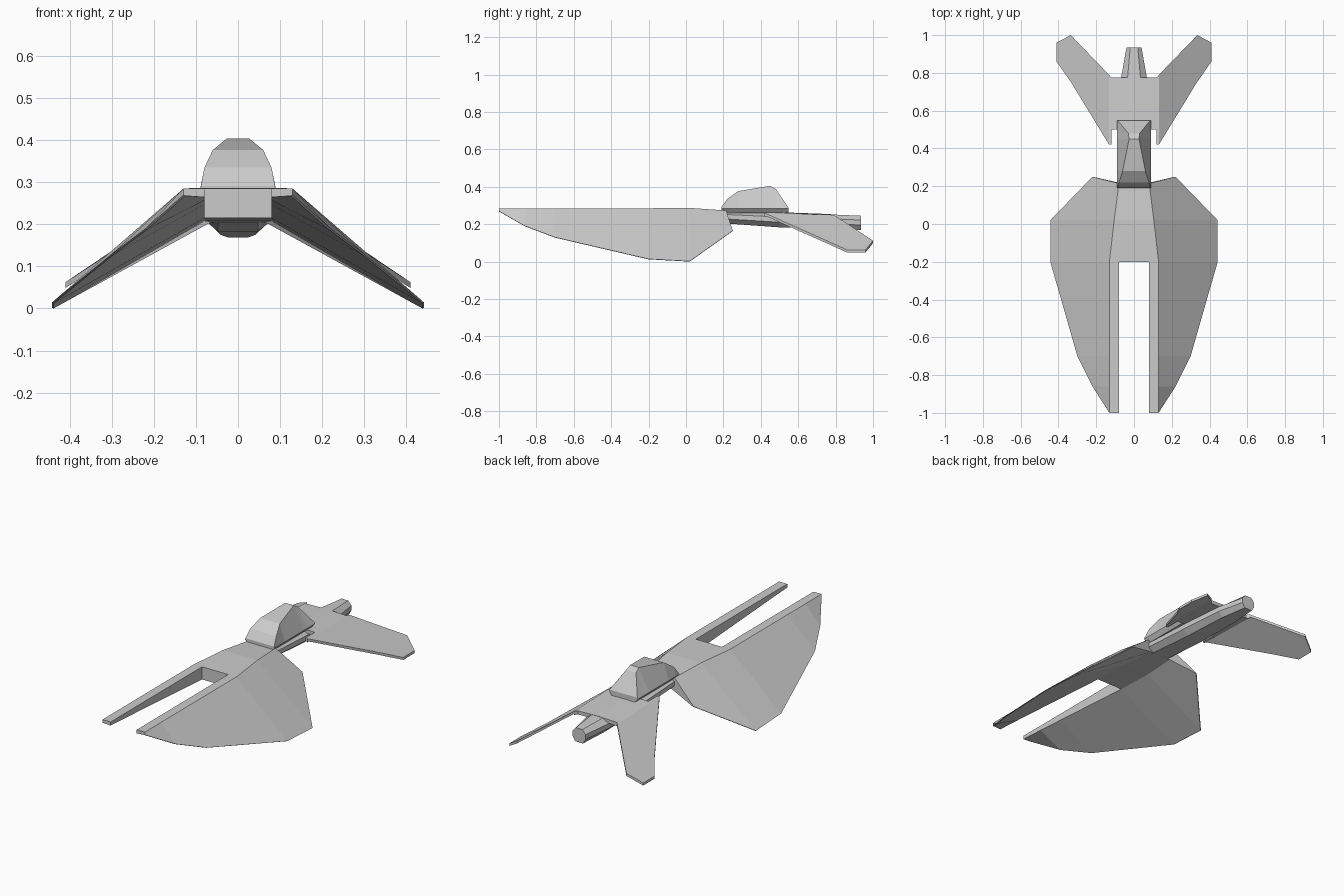
import bpy, bmesh

if "Cube" in bpy.data.objects:
    bpy.data.objects.remove(bpy.data.objects["Cube"])


def make(name, bm, mirror=False):
    bmesh.ops.recalc_face_normals(bm, faces=bm.faces)
    me = bpy.data.meshes.new(name)
    bm.to_mesh(me)
    bm.free()
    ob = bpy.data.objects.new(name, me)
    bpy.context.collection.objects.link(ob)
    if mirror:
        mod = ob.modifiers.new("mirror", 'MIRROR')
        mod.use_mirror_merge = False
    return ob


def loft(name, rings, mirror=False):
    """Skin a list of closed rings and cap both ends."""
    bm = bmesh.new()
    vs = [[bm.verts.new(p) for p in r] for r in rings]
    n = len(vs[0])
    for a, b in zip(vs, vs[1:]):
        for i in range(n):
            j = (i + 1) % n
            bm.faces.new((a[i], a[j], b[j], b[i]))
    bm.faces.new(vs[0])
    bm.faces.new(vs[-1])
    return make(name, bm, mirror)


def both_sides(y, half):
    """Symmetric ring at y from right-hand (x, z) points."""
    return [(x, y, z) for x, z in half] + [(-x, y, z) for x, z in reversed(half)]


def slab(name, pts, thick):
    """Flat plate with its top outline given, mirrored to the other side."""
    low = [(x, y, z - thick) for x, y, z in pts]
    return loft(name, [pts, low], True)


# Forward wings with prongs: y, crease x, crease z, edge (x, y, z), lower inner z
wing = [(-1.0, .13, .285, (.13, -1.0, .27), .265),
        (-.86, .13, .285, (.22, -.86, .19), .257),
        (-.70, .13, .285, (.30, -.70, .13), .247),
        (-.20, .13, .285, (.443, -.20, .014), .215),
        (.02, .105, .287, (.443, .02, .002), .208),
        (.215, .08, .273, (.22, .25, .165), .205)]
rings = []
for y, cx, cz, edge, low in wing:
    ix = min(.08, cx - .015)
    ex, ey, ez = edge
    rings.append([(ix, y, cz), (cx, y, cz), edge, (ex - .004, ey, ez - .002), (ix, y, low)])
loft("forward_wing", rings, True)

# Bridge joining the two wings
loft("wing_bridge", [both_sides(y, [(w, zt), (w, zb)]) for y, w, zt, zb in
                     [(-.20, .08, .285, .215), (.02, .08, .287, .208), (.215, .066, .273, .205)]])

# Neck and tail tube, eight sided
body = [(.20, .080, .273, .205), (.50, .080, .262, .183), (.775, .068, .252, .175), (.935, .040, .245, .169)]
loft("fuselage", [both_sides(y, [(w * .5, zt), (w, zt - (zt - zb) * .3),
                                 (w, zt - (zt - zb) * .65), (w * .6, zb)])
                  for y, w, zt, zb in body])

# Cockpit canopy: y, top half width, top z
canopy = [(.19, .088, .292), (.22, .08, .335), (.28, .06, .377),
          (.45, .026, .405), (.48, .03, .388), (.547, .085, .29)]
loft("canopy", [both_sides(y, [(w, z), (.09, .284), (.07, .26)]) for y, w, z in canopy])

# Rear wing plate over the tube, with the notched front corner
slab("tail_plate", [(0, .50, .264), (.12, .50, .262), (.12, .42, .262), (.132, .42, .26),
                    (.132, .79, .25), (.12, .775, .25), (0, .775, .254)], .02)

# Drooping rear wings
slab("tail_wing", [(.132, .42, .26), (.33, .745, .115), (.41, .86, .063),
                   (.41, .96, .063), (.335, 1.0, .112), (.132, .79, .25)], .014)
